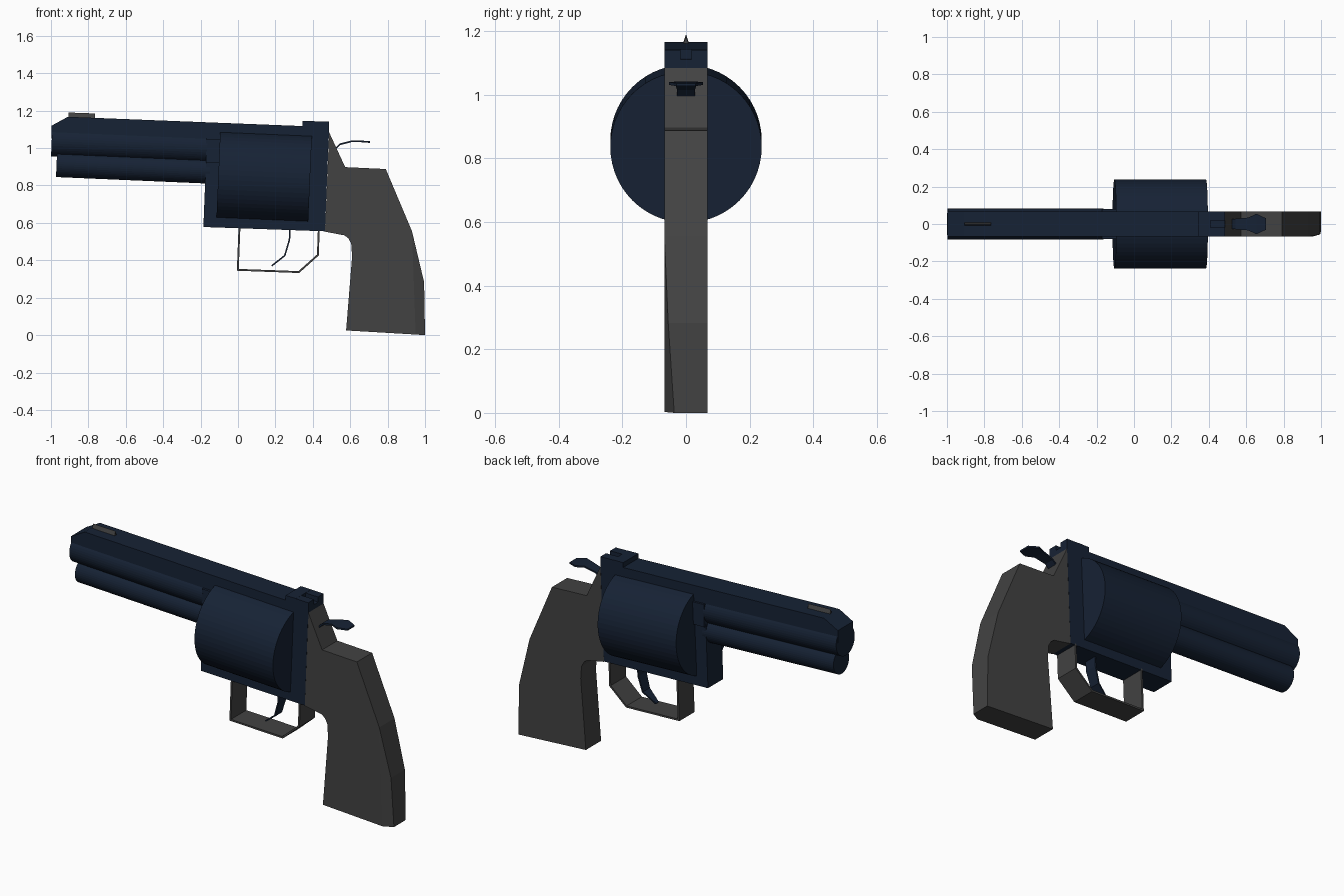
import bpy, bmesh, math
from mathutils import Vector

if "Cube" in bpy.data.objects:
    bpy.data.objects.remove(bpy.data.objects["Cube"])

HALF = 0.068      # half thickness of frame, rib and grip
SLOPE = -0.043    # barrel line falls slightly towards the back


def material(name, color):
    m = bpy.data.materials.new(name)
    m.diffuse_color = color
    m.use_nodes = True
    m.node_tree.nodes["Principled BSDF"].inputs["Base Color"].default_value = m.diffuse_color
    return m


NAVY = material("blued_steel", (0.008, 0.016, 0.035, 1))
GREY = material("dark_grey", (0.055, 0.055, 0.055, 1))


def finish(name, bm, mat):
    bmesh.ops.recalc_face_normals(bm, faces=bm.faces)
    me = bpy.data.meshes.new(name)
    bm.to_mesh(me)
    bm.free()
    me.materials.append(mat)
    ob = bpy.data.objects.new(name, me)
    bpy.context.collection.objects.link(ob)
    return ob


def slab_mesh(profile, y0, y1):
    """Side profile in x, z spanning y0 to y1; returns bmesh and the y0 vertices."""
    bm = bmesh.new()
    a = [bm.verts.new((x, y0, z)) for x, z in profile]
    b = [bm.verts.new((x, y1, z)) for x, z in profile]
    bm.faces.new(a)
    bm.faces.new(b[::-1])
    n = len(profile)
    for i in range(n):
        j = (i + 1) % n
        bm.faces.new((a[j], a[i], b[i], b[j]))
    return bm, a


def slab(name, profile, mat, y0=-HALF, y1=HALF):
    return finish(name, slab_mesh(profile, y0, y1)[0], mat)


def rod(name, x0, x1, z0, radius, sides, mat):
    """Cylinder along the sloping barrel line, starting at (x0, z0)."""
    bm = bmesh.new()
    bmesh.ops.create_cone(bm, cap_ends=True, segments=sides, radius1=radius,
                          radius2=radius, depth=math.hypot(x1 - x0, SLOPE * (x1 - x0)))
    axis = Vector((1, 0, SLOPE))
    rot = axis.to_track_quat('Z', 'Y').to_matrix()
    bmesh.ops.rotate(bm, matrix=rot, verts=bm.verts)
    bmesh.ops.translate(bm, verts=bm.verts,
                        vec=((x0 + x1) / 2, 0, z0 + SLOPE * (x1 - x0) / 2))
    return finish(name, bm, mat)


def ribbon(name, path, thickness, mat):
    """Bent strip through (x, z, half width) points, thickened."""
    bm = bmesh.new()
    rows = [(bm.verts.new((x, -w, z)), bm.verts.new((x, w, z))) for x, z, w in path]
    for (a, b), (c, d) in zip(rows, rows[1:]):
        bm.faces.new((a, b, d, c))
    ob = finish(name, bm, mat)
    mod = ob.modifiers.new("thickness", 'SOLIDIFY')
    mod.thickness = thickness
    mod.offset = 0
    mod.use_even_offset = True
    return ob


# Barrel, ejector tube below it, and drum
rod("barrel", -0.996, -0.165, 1.038, 0.083, 40, NAVY)
rod("ejector_tube", -0.97, -0.15, 0.915, 0.070, 40, NAVY)
rod("drum", -0.105, 0.385, 0.857, 0.238, 56, NAVY)

# Frame, barrel collar and top rib
slab("frame", [(-0.185, 0.578), (0.465, 0.555), (0.487, 1.11), (-0.165, 1.09)], NAVY)
slab("barrel_collar", [(-0.17, 0.922), (-0.095, 0.922), (-0.095, 1.047), (-0.17, 1.05)],
     NAVY, -0.08, 0.08)
slab("top_rib", [(-0.996, 1.05), (-0.996, 1.12), (-0.91, 1.167), (0.487, 1.112),
                 (0.487, 1.05)], NAVY)

# Rear sight with a notch open to the back
slab("rear_sight_block", [(0.345, 1.10), (0.345, 1.145), (0.41, 1.144), (0.41, 1.10)], NAVY)
for side, y0, y1 in (("left", -HALF, -0.018), ("right", 0.018, HALF)):
    slab("rear_sight_" + side, [(0.41, 1.09), (0.41, 1.143), (0.487, 1.141), (0.487, 1.09)],
         NAVY, y0, y1)

# Front sight: small ridge on the rib
bm = bmesh.new()
ends = [[bm.verts.new((x, y, z + d)) for y, z in ((-0.012, 1.155), (0.012, 1.155), (0, 1.19))]
        for x, d in ((-0.905, 0), (-0.765, -0.005))]
bm.faces.new(ends[0])
bm.faces.new(ends[1])
for i in range(3):
    j = (i + 1) % 3
    bm.faces.new((ends[0][i], ends[0][j], ends[1][j], ends[1][i]))
finish("front_sight", bm, GREY)

# Grip, with the lower back edge shaved on one side
profile = [(0.487, 1.085), (0.573, 0.898), (0.79, 0.888), (0.93, 0.556), (0.995, 0.283),
           (1.0, 0.0), (0.95, 0.003), (0.578, 0.025), (0.61, 0.42), (0.605, 0.49),
           (0.59, 0.518), (0.57, 0.533), (0.465, 0.553)]
bm, near = slab_mesh(profile, -HALF, HALF)
bmesh.ops.connect_verts(bm, verts=[near[3], near[6]])
near[4].co.y = -0.056
near[5].co.y = -0.037
finish("grip", bm, GREY)

# Trigger guard, trigger and hammer
ribbon("trigger_guard", [(0.008, 0.58, HALF), (-0.001, 0.349, HALF), (0.325, 0.337, HALF),
                         (0.427, 0.428, HALF), (0.432, 0.565, HALF)], 0.010, GREY)
ribbon("trigger", [(0.278, 0.57, 0.035), (0.275, 0.51, 0.035), (0.25, 0.425, 0.03),
                   (0.18, 0.37, 0.012)], 0.008, NAVY)
ribbon("hammer", [(0.51, 0.985, 0.028), (0.545, 1.02, 0.028), (0.61, 1.037, 0.034),
                  (0.655, 1.036, 0.054), (0.706, 1.032, 0.03)], 0.009, NAVY)
